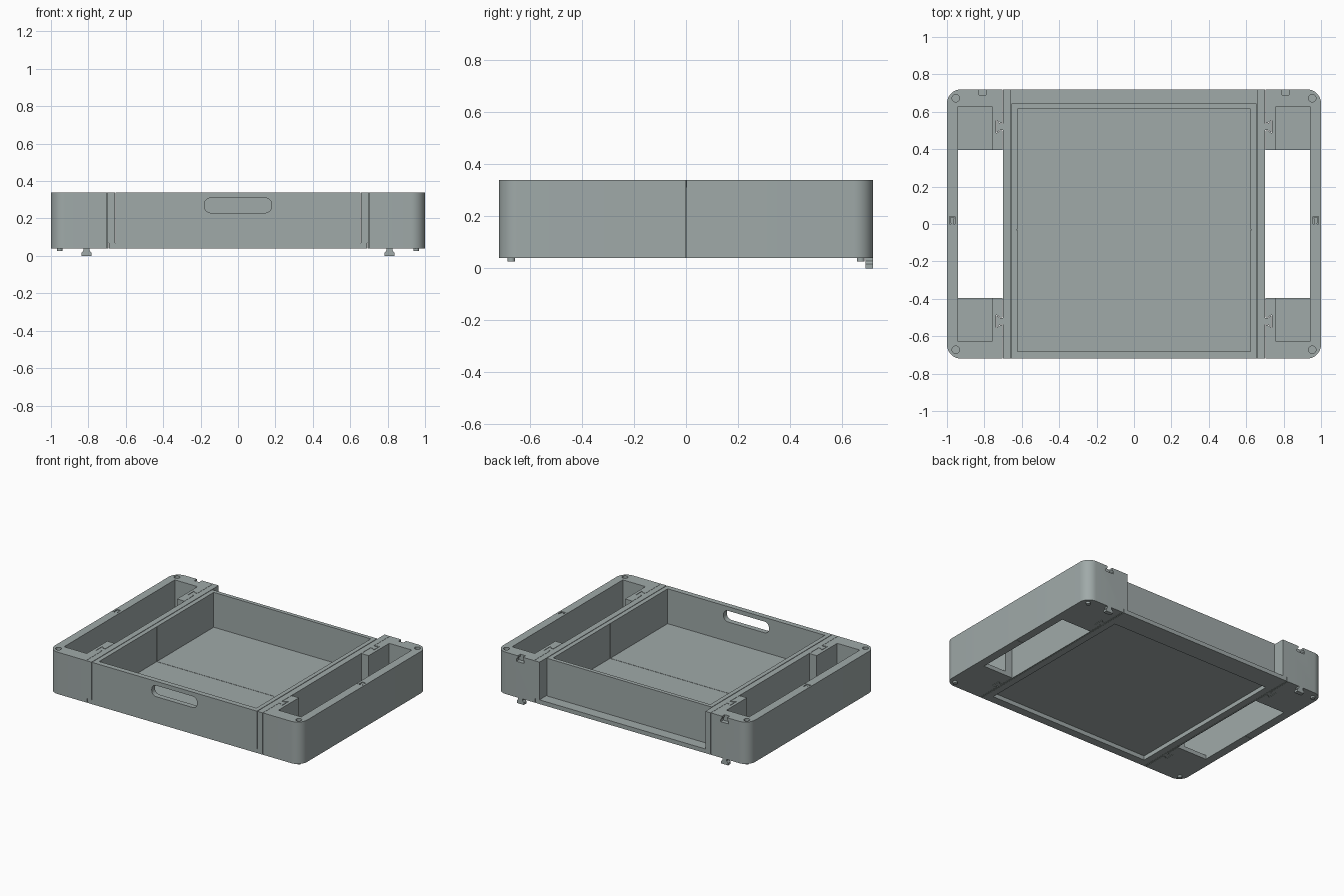
import bpy, bmesh, math

if "Cube" in bpy.data.objects:
    bpy.data.objects.remove(bpy.data.objects["Cube"])

BOTTOM, LEDGE, TOP = 0.04, 0.07, 0.34
parts = []

grey = bpy.data.materials.new("grey plastic")
grey.use_nodes = True
colour = (0.35, 0.40, 0.395, 1)
grey.diffuse_color = colour
grey.node_tree.nodes["Principled BSDF"].inputs["Base Color"].default_value = colour


def prism(name, pts, lo, hi, axis="z", keep=True):
    """Extrude an outline: (x, y) along z, or (x, z) along y."""
    bm = bmesh.new()
    place = (lambda a, b: (a, b, lo)) if axis == "z" else (lambda a, b: (a, lo, b))
    face = bm.faces.new([bm.verts.new(place(a, b)) for a, b in pts])
    out = bmesh.ops.extrude_face_region(bm, geom=[face])
    moved = [v for v in out["geom"] if isinstance(v, bmesh.types.BMVert)]
    step = (0, 0, hi - lo) if axis == "z" else (0, hi - lo, 0)
    bmesh.ops.translate(bm, verts=moved, vec=step)
    bmesh.ops.recalc_face_normals(bm, faces=bm.faces)
    mesh = bpy.data.meshes.new(name)
    bm.to_mesh(mesh)
    bm.free()
    mesh.materials.append(grey)
    ob = bpy.data.objects.new(name, mesh)
    bpy.context.collection.objects.link(ob)
    if keep:
        parts.append(ob)
    return ob


def rect(x0, x1, y0, y1):
    return [(x0, y0), (x1, y0), (x1, y1), (x0, y1)]


def arc(cx, cy, r, start, end, n=10):
    angles = [math.radians(start + (end - start) * i / n) for i in range(n + 1)]
    return [(cx + r * math.cos(a), cy + r * math.sin(a)) for a in angles]


def circle(cx, cy, r):
    return arc(cx, cy, r, 0, 345, 23)


def flip(pts, sx, sy=1):
    return [(x * sx, y * sy) for x, y in pts]


def cut(target, *cutters):
    """Subtract the cutters, then discard them."""
    for c in cutters:
        c.hide_render = True
        mod = target.modifiers.new("cut", "BOOLEAN")
        mod.operation, mod.solver, mod.object = "DIFFERENCE", "EXACT", c
        bpy.context.view_layer.update()
        done = bpy.data.meshes.new_from_object(
            target.evaluated_get(bpy.context.evaluated_depsgraph_get()))
        target.modifiers.clear()
        target.data = done
        bpy.data.objects.remove(c)


def dovetail(gap):
    """Tongue on the rail that locks into a corner block."""
    return [(0.695, 0.503 - gap), (0.715, 0.503 - gap), (0.735 + gap, 0.488 - gap),
            (0.735 + gap, 0.552 + gap), (0.715, 0.537 + gap), (0.695, 0.537 + gap)]


def hook(cx, z, gap=0):
    """Wide foot on a narrow neck, used for stacking hooks and their slots."""
    half = [(0.028 + gap, z), (0.028 + gap, z + 0.016), (0.017 + gap, z + 0.028),
            (0.017 + gap, z + 0.045)]
    return [(cx + x, y) for x, y in half] + [(cx - x, y) for x, y in reversed(half)]


# Four corner quarters of the side frames
block = ([(0.702, 0.395), (0.94, 0.395), (0.94, 0.001), (1, 0.001)]
         + arc(0.925, 0.645, 0.075, 0, 90) + [(0.702, 0.72)])
for sx, side in ((1, "left"), (-1, "right")):
    for sy, end in ((1, "back"), (-1, "front")):
        tag = f"{side}_{end}"
        frame = prism("corner_frame_" + tag, flip(block, sx, sy), BOTTOM, TOP)
        tools = [
            prism("pocket", flip(rect(0.76, 0.94, 0.38, 0.627), sx, sy), LEDGE, 0.4, keep=False),
            prism("pin_hole", flip(circle(0.953, 0.672, 0.02), sx, sy), 0.31, 0.4, keep=False),
            prism("groove", flip(dovetail(0.004), sx, sy), 0, 0.4, keep=False)]
        if end == "back":
            tools.append(prism("hook_slot", hook(sx * 0.81, 0.298, 0.003), 0.69, 0.8, "y", False))
            tools.append(prism("key_slot", flip(rect(0.957, 0.987, -0.01, 0.04), sx),
                               0.31, 0.4, keep=False))
            prism("stacking_hook_" + side, hook(sx * 0.81, 0), 0.69, 0.72, "y")
            key = [(0.965, 0), (0.979, 0), (0.984, 0.036), (0.96, 0.036)]
            prism("seam_key_" + side, flip(key, sx), 0.31, TOP - 0.003)
        cut(frame, *tools)
        prism("locating_pin_" + tag, flip(circle(0.953, 0.672, 0.015), sx, sy), 0.026, BOTTOM + 0.01)
        prism("rail_tongue_" + tag, flip(dovetail(0), sx, sy), BOTTOM, TOP)

    # Straight rail between side frame and tray, stepped over the base
    step = [(0.692, BOTTOM), (0.7, BOTTOM), (0.7, TOP), (0.658, TOP), (0.658, LEDGE), (0.692, LEDGE)]
    prism("rail_" + side, flip(step, sx), -0.72, 0.72, "y")

# Open base frame under the tray
base = prism("base_frame", rect(-0.69, 0.69, -0.72, 0.72), BOTTOM, LEDGE)
cut(base, prism("base_opening", rect(-0.64, 0.64, -0.66, 0.57), 0, 0.2, keep=False))

# Tray with a hand slot in the front wall and a seam across the inside
tray = prism("tray", rect(-0.654, 0.654, -0.72, 0.643), LEDGE, TOP)
slot = (arc(0.145, 0.275, 0.035, 0, 90, 6) + arc(-0.145, 0.275, 0.035, 90, 180, 6)
        + arc(-0.145, 0.265, 0.035, 180, 270, 6) + arc(0.145, 0.265, 0.035, 270, 360, 6))
cut(tray,
    prism("tray_hollow", rect(-0.623, 0.623, -0.682, 0.615), 0.09, 0.4, keep=False),
    prism("hand_slot", slot, -0.8, -0.6, "y", False),
    prism("seam", rect(-0.627, 0.627, -0.032, -0.029), 0.087, 0.4, keep=False))

# Smooth the rounded corners, keep the edges crisp
bpy.ops.object.select_all(action="DESELECT")
for ob in parts:
    ob.select_set(True)
bpy.context.view_layer.objects.active = tray
bpy.ops.object.shade_smooth_by_angle(angle=math.radians(30))
